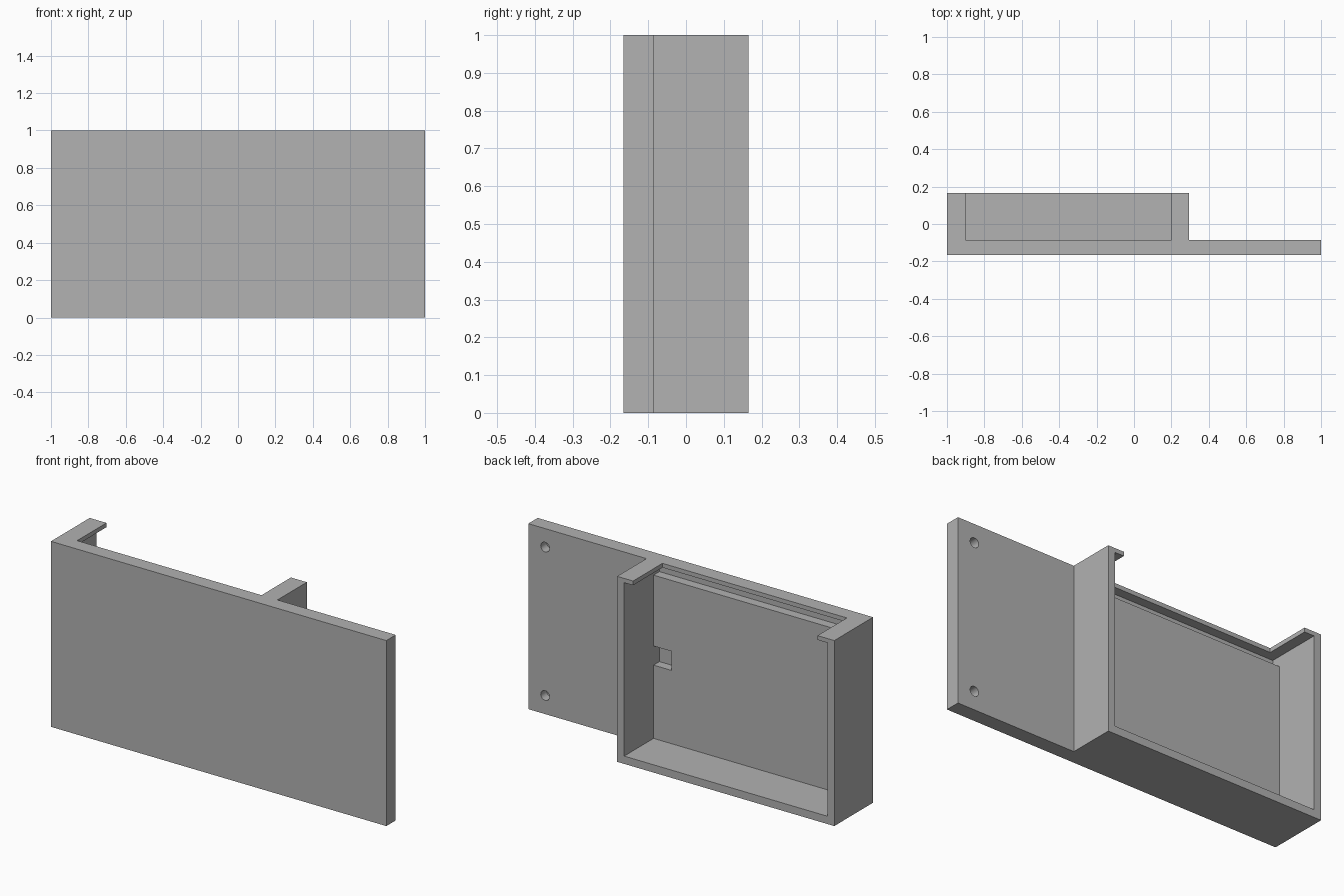
import bpy
import bmesh
from mathutils import Matrix

old = bpy.data.objects.get("Cube")
if old:
    bpy.data.objects.remove(old, do_unlink=True)

GREY = (0.445, 0.445, 0.445, 1.0)
mat = bpy.data.materials.new("plain grey")
mat.use_nodes = True
mat.diffuse_color = GREY
mat.node_tree.nodes["Principled BSDF"].inputs["Base Color"].default_value = GREY


def add_object(name, bm):
    bmesh.ops.recalc_face_normals(bm, faces=bm.faces)
    mesh = bpy.data.meshes.new(name)
    bm.to_mesh(mesh)
    bm.free()
    mesh.materials.append(mat)
    obj = bpy.data.objects.new(name, mesh)
    bpy.context.collection.objects.link(obj)
    return obj


def box(name, x, y, z):
    bm = bmesh.new()
    bmesh.ops.create_cube(bm, size=1)
    for v in bm.verts:
        for i, (lo, hi) in enumerate((x, y, z)):
            v.co[i] = hi if v.co[i] > 0 else lo
    return add_object(name, bm)


def hole(name, x, z, radius, y0, y1):
    bm = bmesh.new()
    place = Matrix.Translation((x, (y0 + y1) / 2, z)) @ Matrix.Rotation(1.5707963, 4, "X")
    bmesh.ops.create_cone(bm, cap_ends=True, segments=32, radius1=radius,
                          radius2=radius, depth=y1 - y0, matrix=place)
    return add_object(name, bm)


# Main dimensions
FRONT, STEP, BACK = -0.165, -0.085, 0.165
BOX_END = 0.295
WALL = 0.042
POCKET = STEP - 0.05          # depth of the recesses in the plate
inner_x = (-1 + WALL, BOX_END - WALL)

# Body: stepped plan profile raised to full height
bm = bmesh.new()
plan = [(-1, FRONT), (1, FRONT), (1, STEP), (BOX_END, STEP), (BOX_END, BACK), (-1, BACK)]
face = bm.faces.new([bm.verts.new((x, y, 0)) for x, y in plan])
top = bmesh.ops.extrude_face_region(bm, geom=[face])["geom"]
bmesh.ops.translate(bm, vec=(0, 0, 1),
                    verts=[g for g in top if isinstance(g, bmesh.types.BMVert)])
body = add_object("housing_body", bm)

cutters = [
    # Main cavity, open at the back
    box("cavity_cutter", inner_x, (STEP, 0.3), (WALL, 0.977)),
    # Opening in the top wall, leaving a lip at each side
    box("top_opening_cutter", (-0.9, 0.2), (STEP, 0.3), (0.9, 1.2)),
    # Long groove under the top edge
    box("groove_cutter", inner_x, (POCKET, 0), (0.922, 0.977)),
    # Square pocket in the cavity floor
    box("square_pocket_cutter", (0.147, inner_x[1]), (POCKET, 0), (0.437, 0.54)),
]
# Mounting holes in the side plate
for z in (0.1, 0.9):
    cutters.append(hole("mounting_hole_cutter", 0.9, z, 0.026, POCKET, 0))

bpy.ops.object.select_all(action="DESELECT")
bpy.context.view_layer.objects.active = body
body.select_set(True)
for cutter in cutters:
    mod = body.modifiers.new(cutter.name, "BOOLEAN")
    mod.operation = "DIFFERENCE"
    mod.solver = "EXACT"
    mod.object = cutter
    bpy.ops.object.modifier_apply(modifier=mod.name)
    bpy.data.objects.remove(cutter, do_unlink=True)

bpy.ops.object.shade_smooth_by_angle()
